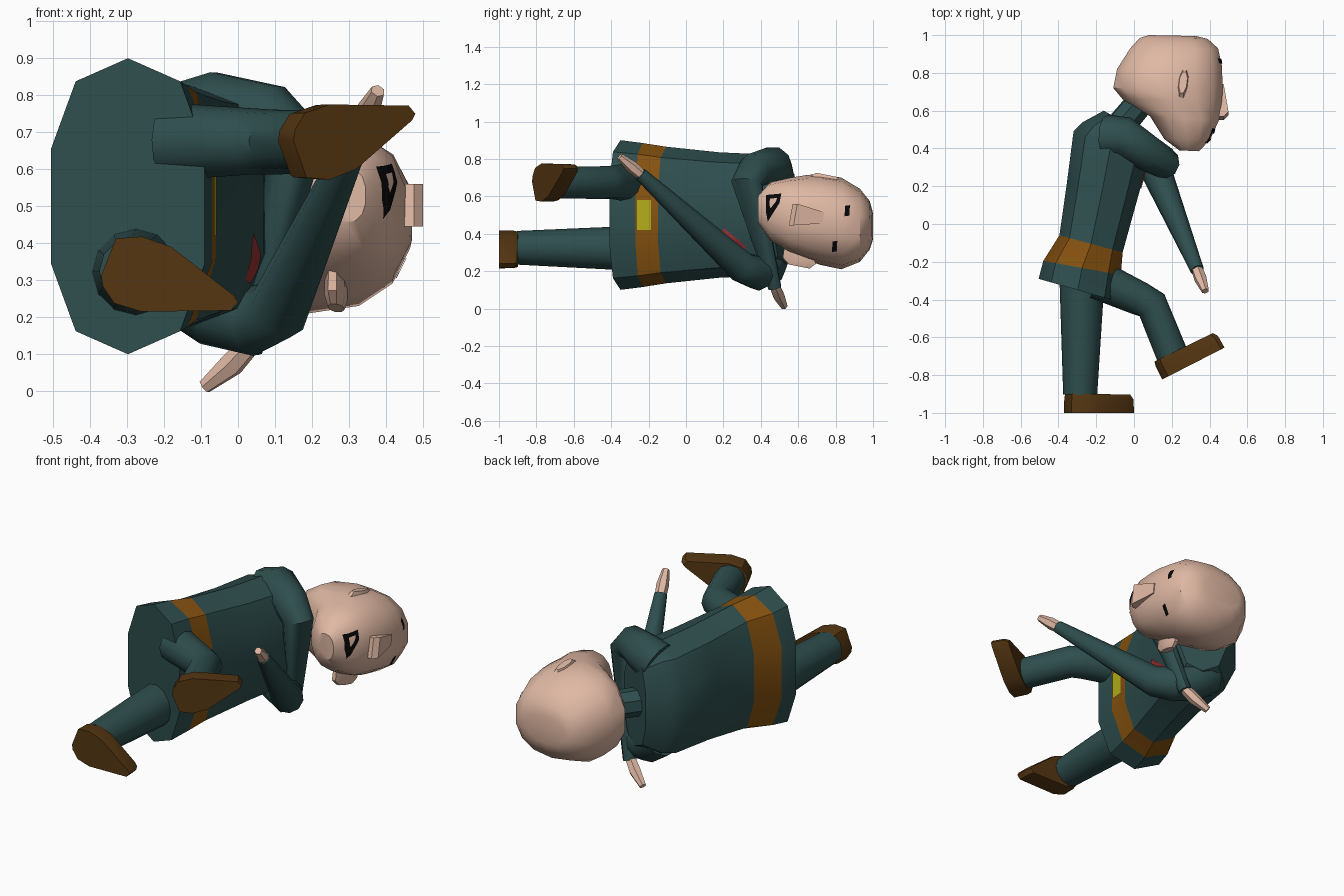
import bpy, bmesh, math
from mathutils import Vector as V
from mathutils.bvhtree import BVHTree

if "Cube" in bpy.data.objects:
    bpy.data.objects.remove(bpy.data.objects["Cube"])


def mat(name, rgb):
    m = bpy.data.materials.new(name)
    m.diffuse_color = (*rgb, 1)
    m.use_nodes = True
    m.node_tree.nodes["Principled BSDF"].inputs["Base Color"].default_value = m.diffuse_color
    return m


TEAL = mat("dark teal cloth", (0.028, 0.075, 0.075))
SKIN = mat("skin", (0.74, 0.48, 0.37))
SHOE = mat("dark brown leather", (0.09, 0.037, 0.006))
BELT = mat("belt brown", (0.24, 0.085, 0.005))
GOLD = mat("buckle yellow", (0.45, 0.42, 0.01))
RED = mat("red patch", (0.32, 0.032, 0.032))
BLACK = mat("black", (0.002, 0.002, 0.002))


def finish(name, bm, mats, angle=35):
    bmesh.ops.recalc_face_normals(bm, faces=bm.faces)
    me = bpy.data.meshes.new(name)
    bm.to_mesh(me)
    bm.free()
    ob = bpy.data.objects.new(name, me)
    bpy.context.collection.objects.link(ob)
    for m in mats:
        me.materials.append(m)
    bpy.ops.object.select_all(action='DESELECT')
    ob.select_set(True)
    bpy.context.view_layer.objects.active = ob
    bpy.ops.object.shade_smooth_by_angle(angle=math.radians(angle))
    return ob


def loft(name, rings, mats, bands=(), angle=35):
    """Skin a list of rings; bands lists ring gaps that use the second material."""
    bm = bmesh.new()
    vs = [[bm.verts.new(p) for p in r] for r in rings]
    n = len(vs[0])
    for k, (a, b) in enumerate(zip(vs, vs[1:])):
        for i in range(n):
            f = bm.faces.new((a[i], a[(i + 1) % n], b[(i + 1) % n], b[i]))
            f.material_index = int(k in bands)
    bm.faces.new(vs[0])
    bm.faces.new(vs[-1])
    return finish(name, bm, mats, angle)


def oval(back, front, hw, zc, n, power=1.0):
    """Ring between a back and a front point (x, y), hw wide along z."""
    b, f = V((*back, zc)), V((*front, zc))
    c, u = (b + f) / 2, (f - b) / 2
    k = abs(math.cos(math.pi / n)) ** power
    out = []
    for i in range(n):
        t = (i + 0.5) * 2 * math.pi / n
        cs, sn = math.cos(t), math.sin(t)
        cs = math.copysign(abs(cs) ** power, cs) / k
        sn = math.copysign(abs(sn) ** power, sn)
        out.append(c + u * cs + V((0, 0, hw * sn)))
    return out


def tube(name, pts, m, n=10):
    """Tapered tube through (point, radius) pairs."""
    P = [V(p) for p, r in pts]
    dirs = [(b - a).normalized() for a, b in zip(P, P[1:])]
    tans = [dirs[0]] + [(a + b).normalized() for a, b in zip(dirs, dirs[1:])] + [dirs[-1]]
    u = tans[0].orthogonal().normalized()
    rings = []
    for k, t in enumerate(tans):
        if k:
            u = tans[k - 1].rotation_difference(t) @ u
        w = t.cross(u)
        rings.append([P[k] + pts[k][1] * (u * math.cos(a) + w * math.sin(a))
                      for a in [(i + 0.5) * 2 * math.pi / n for i in range(n)]])
    return loft(name, rings, [m], angle=40)


def decal(name, quads, target, m, lift=0.005):
    """Plate of (y, z) quads laid onto the front (+x) of target."""
    tree = BVHTree.FromPolygons([v.co for v in target.data.vertices],
                                [p.vertices for p in target.data.polygons])
    bm = bmesh.new()
    for q in quads:
        bm.faces.new([bm.verts.new((0, y, z)) for y, z in q])
    bmesh.ops.remove_doubles(bm, verts=bm.verts, dist=1e-4)
    bmesh.ops.subdivide_edges(bm, edges=bm.edges[:], cuts=3, use_grid_fill=True)
    for v in bm.verts:
        hit = tree.ray_cast(V((2, v.co.y, v.co.z)), V((-1, 0, 0)))
        if hit[0] is None:
            hit = tree.find_nearest(V((0.4, v.co.y, v.co.z)))
        v.co = hit[0] + V((lift, 0, 0))
    ob = finish(name, bm, [m])
    if sum(p.normal.x for p in ob.data.polygons) < 0:
        ob.data.flip_normals()
    return ob


# tunic with belt band
torso = loft("tunic", [oval(b, f, hw, 0.5, 10, 0.8) for b, f, hw in [
    ((-0.505, -0.29), (-0.09, -0.41), 0.40),
    ((-0.48, -0.195), (-0.07, -0.27), 0.385),
    ((-0.395, -0.06), (-0.06, -0.15), 0.365),
    ((-0.355, 0.22), (0.02, 0.14), 0.335),
    ((-0.32, 0.49), (0.07, 0.32), 0.325),
    ((-0.27, 0.54), (0.08, 0.40), 0.315),
    ((-0.16, 0.60), (0.07, 0.47), 0.26)]], [TEAL, BELT], bands=(1,))
decal("buckle", [[(-0.262, 0.42), (-0.187, 0.42), (-0.187, 0.58), (-0.262, 0.58)]], torso, GOLD)
decal("chest_patch", [[(0.18, 0.38), (0.24, 0.30), (0.29, 0.36), (0.20, 0.43)],
                      [(0.24, 0.30), (0.31, 0.29), (0.32, 0.33), (0.29, 0.36)]], torso, RED)
tube("neck", [((-0.08, 0.51, 0.5), 0.08), ((0.10, 0.725, 0.49), 0.075)], TEAL, 8)

# head, lofted from chin to crown
head = loft("head", [oval((b, y + t), (f, y), hw, zc, 14, 0.85) for y, t, b, f, hw, zc in [
    (0.385, 0.005, 0.24, 0.345, 0.075, 0.53),
    (0.45, 0.0, 0.16, 0.405, 0.155, 0.52),
    (0.55, 0.02, 0.085, 0.45, 0.20, 0.50),
    (0.65, 0.01, -0.06, 0.465, 0.23, 0.485),
    (0.72, 0.0, -0.11, 0.47, 0.242, 0.475),
    (0.84, -0.02, -0.09, 0.465, 0.245, 0.455),
    (0.93, 0.0, -0.02, 0.445, 0.195, 0.445),
    (0.98, 0.005, 0.03, 0.39, 0.13, 0.445),
    (0.995, 0.005, 0.08, 0.33, 0.08, 0.44)]], [SKIN])

# nose: narrow at the bridge, wide at the tip
loft("nose", [[V((0.42, y, z)), V((x, y, z)), V((x, y + dy, z2)), V((0.42, y + dy, z2))]
              for y, dy, x, z, z2 in [(0.55, 0.02, 0.475, 0.445, 0.56),
                                      (0.575, 0.02, 0.50, 0.445, 0.56),
                                      (0.73, 0.01, 0.475, 0.455, 0.515)]], [SKIN])

# ears
for nm, s, c in (("ear_upper", 1, (0.26, 0.75, 0.675)), ("ear_lower", -1, (0.265, 0.605, 0.265))):
    rings = []
    for h, a, b in ((-0.05, 0.028, 0.085), (0.01, 0.03, 0.095), (0.04, 0.022, 0.06)):
        ring = []
        for i in range(8):
            t = (i + 0.5) * math.pi / 4
            yy = b * math.sin(t)
            ring.append(V(c) + V((a * math.cos(t) + 0.12 * yy, yy, s * h - 0.2 * yy)))
        rings.append(ring)
    loft(nm, rings, [SKIN])

# eyes and mouth
for nm, y, z in (("eye_upper", 0.862, 0.523), ("eye_lower", 0.795, 0.332)):
    decal(nm, [[(y - 0.014, z - 0.03), (y + 0.012, z - 0.026),
                (y + 0.014, z + 0.03), (y - 0.012, z + 0.026)]], head, BLACK)
outer = [(0.428, 0.607), (0.51, 0.615), (0.50, 0.565), (0.437, 0.465), (0.427, 0.52)]
inner = [(0.448, 0.587), (0.488, 0.592), (0.48, 0.572), (0.452, 0.535), (0.447, 0.55)]
decal("mouth", [[outer[i], outer[(i + 1) % 5], inner[(i + 1) % 5], inner[i]] for i in range(5)],
      head, BLACK)

# crossed arms and hands
ARMS = {"lower": ([((-0.14, 0.44, 0.29), 0.12), ((-0.06, 0.43, 0.22), 0.105),
                   ((0.04, 0.385, 0.19), 0.095), ((0.11, 0.30, 0.22), 0.085),
                   ((0.335, -0.245, 0.72), 0.036)], (0.378, -0.355, 0.812)),
        "upper": ([((-0.14, 0.46, 0.72), 0.12), ((-0.05, 0.46, 0.76), 0.108),
                   ((0.08, 0.37, 0.74), 0.095), ((0.16, 0.325, 0.67), 0.085),
                   ((0.03, 0.475, 0.11), 0.036)], (-0.09, 0.525, 0.012))}
for nm, (pts, tip) in ARMS.items():
    tube("arm_" + nm, pts, TEAL)
    w = V(pts[-1][0])
    w2 = w + (w - V(pts[-2][0])).normalized() * -0.02
    tube("hand_" + nm, [(w2, 0.03), (w.lerp(V(tip), 0.4), 0.034), (tip, 0.02)], SKIN, 6)

# legs: one straight, one raised and bent
tube("leg_straight", [((-0.275, -0.28, 0.322), 0.12), ((-0.285, -0.905, 0.325), 0.09)], TEAL, 12)
tube("leg_raised", [((-0.19, -0.295, 0.675), 0.105), ((0.03, -0.395, 0.675), 0.09),
                    ((0.095, -0.43, 0.673), 0.088), ((0.205, -0.70, 0.675), 0.085)], TEAL, 12)

# shoes: one sole outline (forward, outward from the ankle), mirrored for the other foot
SOLE = [(-0.09, 0.0), (-0.085, 0.03), (-0.055, 0.075), (0.02, 0.098), (0.26, 0.095),
        (0.28, 0.073), (0.27, 0.055), (0.10, -0.077), (0.02, -0.105), (-0.05, -0.10)]
for nm, o, fwd, s in (("shoe_straight", (-0.28, -1.0, 0.313), (1, 0), -1),
                      ("shoe_raised", (0.23, -0.782, 0.677), (0.89, 0.456), 1)):
    f = V((*fwd, 0))
    up = V((-fwd[1], fwd[0], 0))
    loft(nm, [[V(o) + f * (a * k) + up * (h + 0.02 * (0.1 - a) * (h > 0.05)) + V((0, 0, s * b * k))
               for a, b in SOLE] for h, k in ((0, 1), (0.075, 0.99), (0.1, 0.93))], [SHOE])
